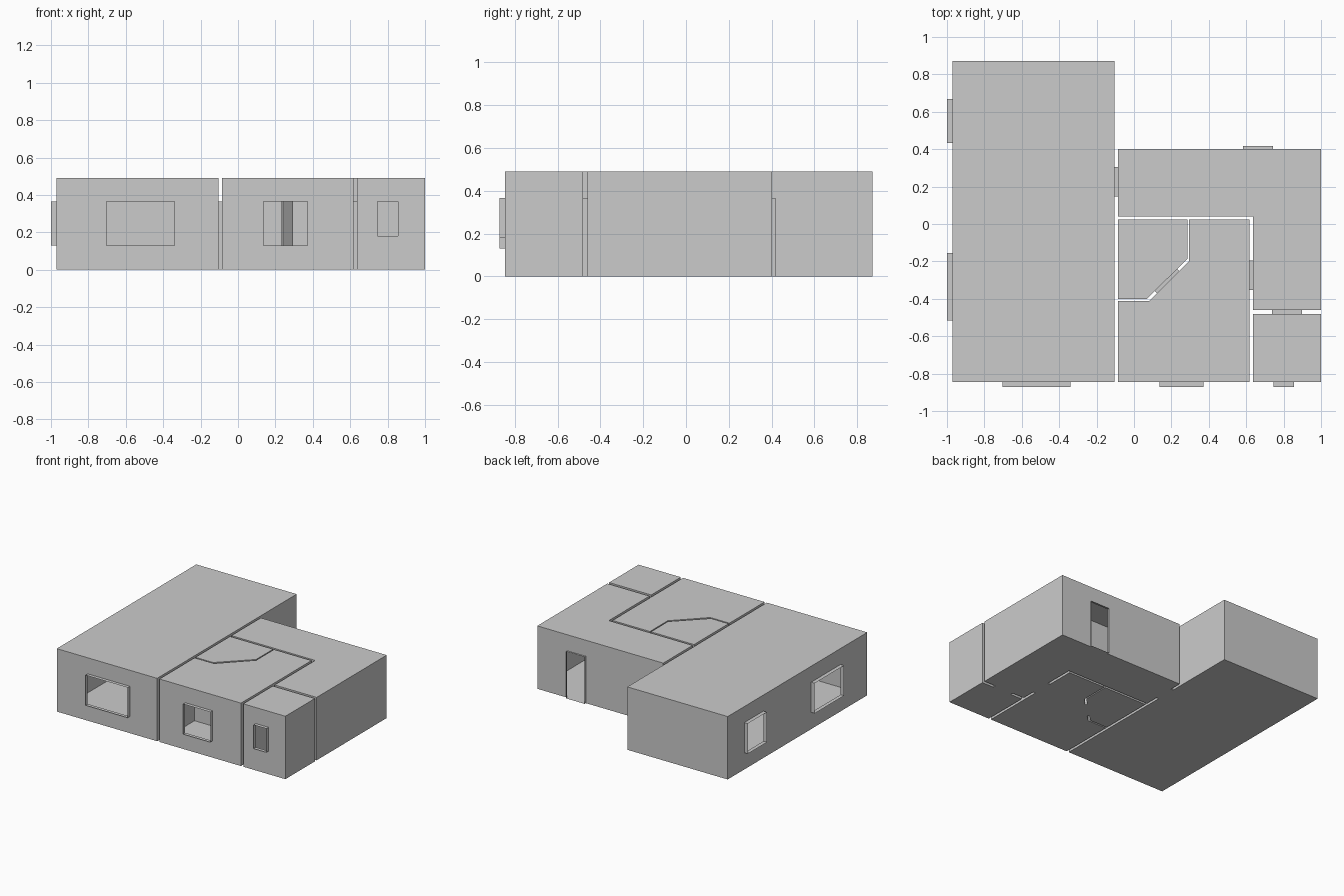
import bpy, bmesh
from mathutils import Vector

if "Cube" in bpy.data.objects:
    bpy.data.objects.remove(bpy.data.objects["Cube"])

H = 0.49            # room height
SILL, HEAD = 0.13, 0.365


def lerp(a, b, t):
    return tuple(Vector(a).lerp(Vector(b), t))


# Diagonal wall, as seen from each of its two rooms
DIAG_IN = ((0.067, -0.402), (0.286, -0.186))
DIAG_OUT = ((0.08, -0.413), (0.295, -0.197))

# Room outlines in plan
ROOMS = {
    "living_room": [(-0.97, -0.845), (-0.105, -0.845), (-0.105, 0.872), (-0.97, 0.872)],
    "hallway": [(-0.085, 0.04), (0.637, 0.04), (0.637, -0.46), (1, -0.46),
                (1, 0.402), (-0.085, 0.402)],
    "bathroom": [(0.637, -0.845), (1, -0.845), (1, -0.482), (0.637, -0.482)],
    "kitchen": [(-0.085, -0.845), (0.617, -0.845), (0.617, 0.023), (0.295, 0.023),
                DIAG_OUT[1], DIAG_OUT[0], (-0.085, -0.413)],
    "corner_closet": [(-0.085, -0.402), DIAG_IN[0], DIAG_IN[1], (0.286, 0.023), (-0.085, 0.023)],
}


def along_x(x0, x1, ya, yb):
    return ((x0, ya), (x1, ya)), ((x0, yb), (x1, yb))


def along_y(y0, y1, xa, xb):
    return ((xa, y0), (xa, y1)), ((xb, y0), (xb, y1))


# Openings: name, (jambs on one face, jambs on the other), bottom, top
OPENINGS = [
    ("living_front_window", along_x(-0.703, -0.34, -0.845, -0.872), SILL, HEAD),
    ("kitchen_window", along_x(0.137, 0.372, -0.845, -0.872), SILL, HEAD),
    ("bathroom_window", along_x(0.745, 0.855, -0.845, -0.872), 0.18, HEAD),
    ("living_side_window", along_y(-0.517, -0.155, -0.97, -1.0), SILL, HEAD),
    ("living_rear_window", along_y(0.432, 0.668, -0.97, -1.0), SILL, HEAD),
    ("entrance_door", along_x(0.582, 0.742, 0.402, 0.417), 0, HEAD),
    ("living_door", along_y(0.146, 0.306, -0.105, -0.085), 0, HEAD),
    ("kitchen_door", along_y(-0.354, -0.194, 0.617, 0.637), 0, HEAD),
    ("bathroom_door", along_x(0.738, 0.898, -0.46, -0.482), 0, HEAD),
    ("closet_door", tuple((lerp(*d, 0.2), lerp(*d, 0.75)) for d in (DIAG_IN, DIAG_OUT)), 0, HEAD),
]


def make_object(name, quads):
    bm = bmesh.new()
    for face in quads:
        bm.faces.new([bm.verts.new(p) for p in face])
    bmesh.ops.remove_doubles(bm, verts=bm.verts, dist=0.0005)
    bmesh.ops.recalc_face_normals(bm, faces=bm.faces)
    mesh = bpy.data.meshes.new(name)
    bm.to_mesh(mesh)
    bm.free()
    bpy.context.collection.objects.link(bpy.data.objects.new(name, mesh))


def distance_along(p, a, b):
    """Distance of p along segment ab, or None if p is off the segment."""
    ab, ap = Vector(b) - Vector(a), Vector(p) - Vector(a)
    s = ap.dot(ab) / ab.length
    off = (ap - ab.normalized() * s).length
    return s if off < 0.001 and 0 < s < ab.length else None


def wall_holes(a, b):
    holes = []
    for _, faces, z0, z1 in OPENINGS:
        for pair in faces:
            s = [distance_along(p, a, b) for p in pair]
            if None not in s:
                holes.append((min(s), max(s), z0, z1))
    return sorted(holes)


# Rooms: thin shells with holes cut for each opening
for name, outline in ROOMS.items():
    walls = [(a, b, wall_holes(a, b)) for a, b in zip(outline, outline[1:] + outline[:1])]
    rows = sorted({0, H} | {z for w in walls for h in w[2] for z in h[2:]})
    faces, loop = [], []
    for a, b, holes in walls:
        length = (Vector(b) - Vector(a)).length
        cols = sorted({0, length} | {s for h in holes for s in h[:2]})
        for s0, s1 in zip(cols, cols[1:]):
            p, q = lerp(a, b, s0 / length), lerp(a, b, s1 / length)
            loop.append(p)
            for z0, z1 in zip(rows, rows[1:]):
                s, z = (s0 + s1) / 2, (z0 + z1) / 2
                if not any(h[0] < s < h[1] and h[2] < z < h[3] for h in holes):
                    faces.append([(*p, z0), (*q, z0), (*q, z1), (*p, z1)])
    faces += [[(*p, z) for p in loop] for z in (0, H)]   # floor and ceiling
    make_object(name, faces)

# Reveals: open sleeves through the wall thickness
for name, faces, z0, z1 in OPENINGS:
    rings = [[(*p, z0), (*q, z0), (*q, z1), (*p, z1)] for p, q in faces]
    r, t = rings
    make_object(name + "_reveal",
                [[r[i], r[(i + 1) % 4], t[(i + 1) % 4], t[i]] for i in range(4)])
